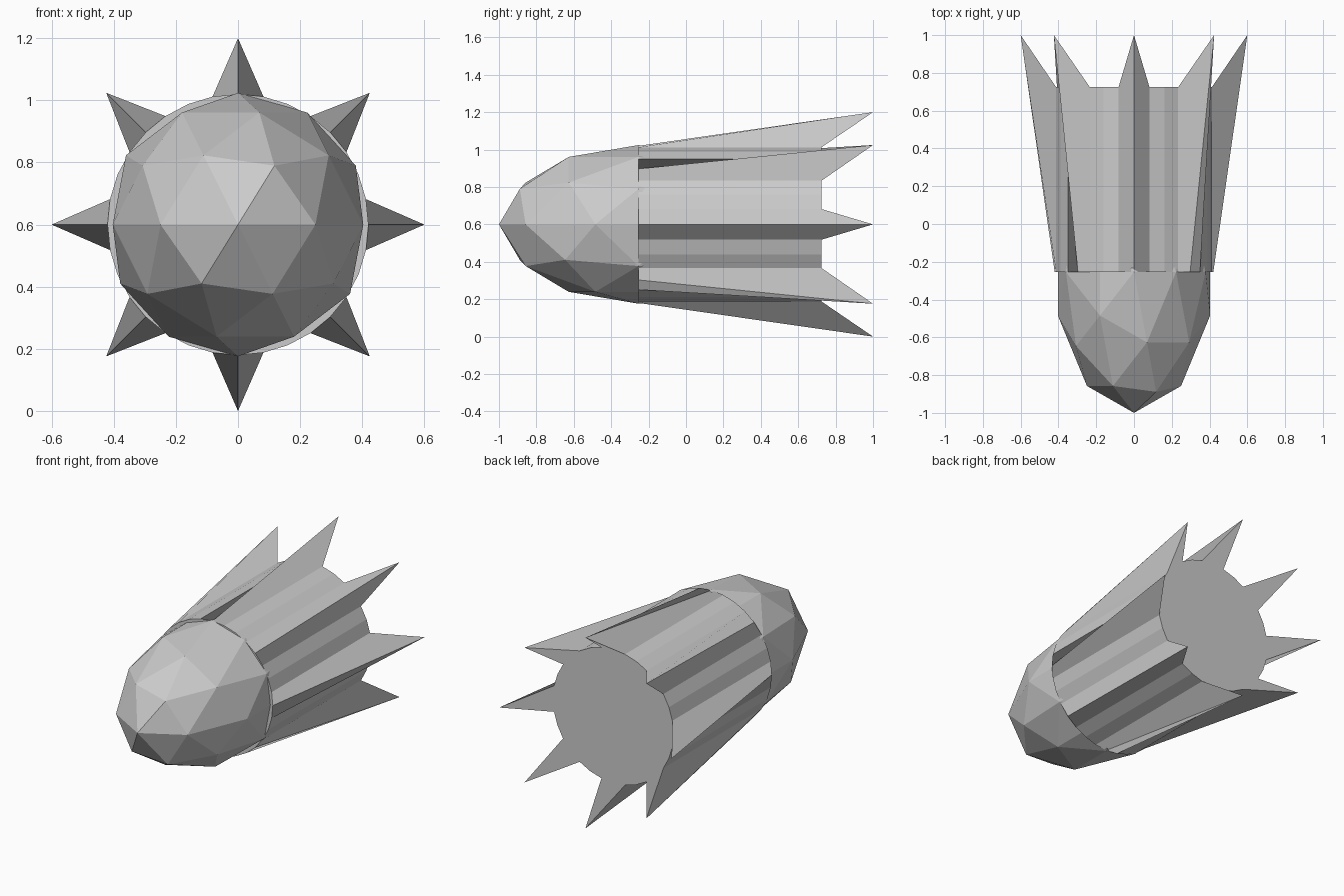
import bpy, bmesh, math
from mathutils import Matrix, Vector

if "Cube" in bpy.data.objects:
    bpy.data.objects.remove(bpy.data.objects["Cube"])

CENTRE_Z = 0.60
FRONT_Y, BACK_Y, TIP_Y = -0.254, 0.724, 1.0
SKIRT_R, TIP_R = 0.42, 0.60
SIDES, SPIKES = 32, 8


def add_object(name, bm):
    mesh = bpy.data.meshes.new(name)
    bm.to_mesh(mesh)
    bm.free()
    obj = bpy.data.objects.new(name, mesh)
    obj.location.z = CENTRE_Z
    bpy.context.collection.objects.link(obj)
    return obj


# Rounded nose: stretched low-poly sphere whose widest ring meets the skirt
bm = bmesh.new()
bmesh.ops.create_icosphere(bm, subdivisions=2, radius=1.0)
for v in bm.verts:
    v.co = Vector((v.co.x * 0.424, FRONT_Y + v.co.y * (1.0 + FRONT_Y), v.co.z * 0.424))
add_object("nose", bm)

# Skirt: capped cylinder along y, every fourth back vertex pulled out to a spike
bm = bmesh.new()
length = BACK_Y - FRONT_Y
place = Matrix.Translation((0, (FRONT_Y + BACK_Y) / 2, 0)) @ Matrix.Rotation(-math.pi / 2, 4, 'X')
bmesh.ops.create_cone(bm, cap_ends=True, segments=SIDES, radius1=SKIRT_R,
                      radius2=SKIRT_R, depth=length, matrix=place)
for v in bm.verts:
    step = round(math.atan2(v.co.z, v.co.x) / (2 * math.pi / SIDES))
    if v.co.y > 0 and step % (SIDES // SPIKES) == 0:
        grow = TIP_R / SKIRT_R
        v.co = Vector((v.co.x * grow, TIP_Y, v.co.z * grow))
bm.normal_update()
add_object("spiked_skirt", bm)
